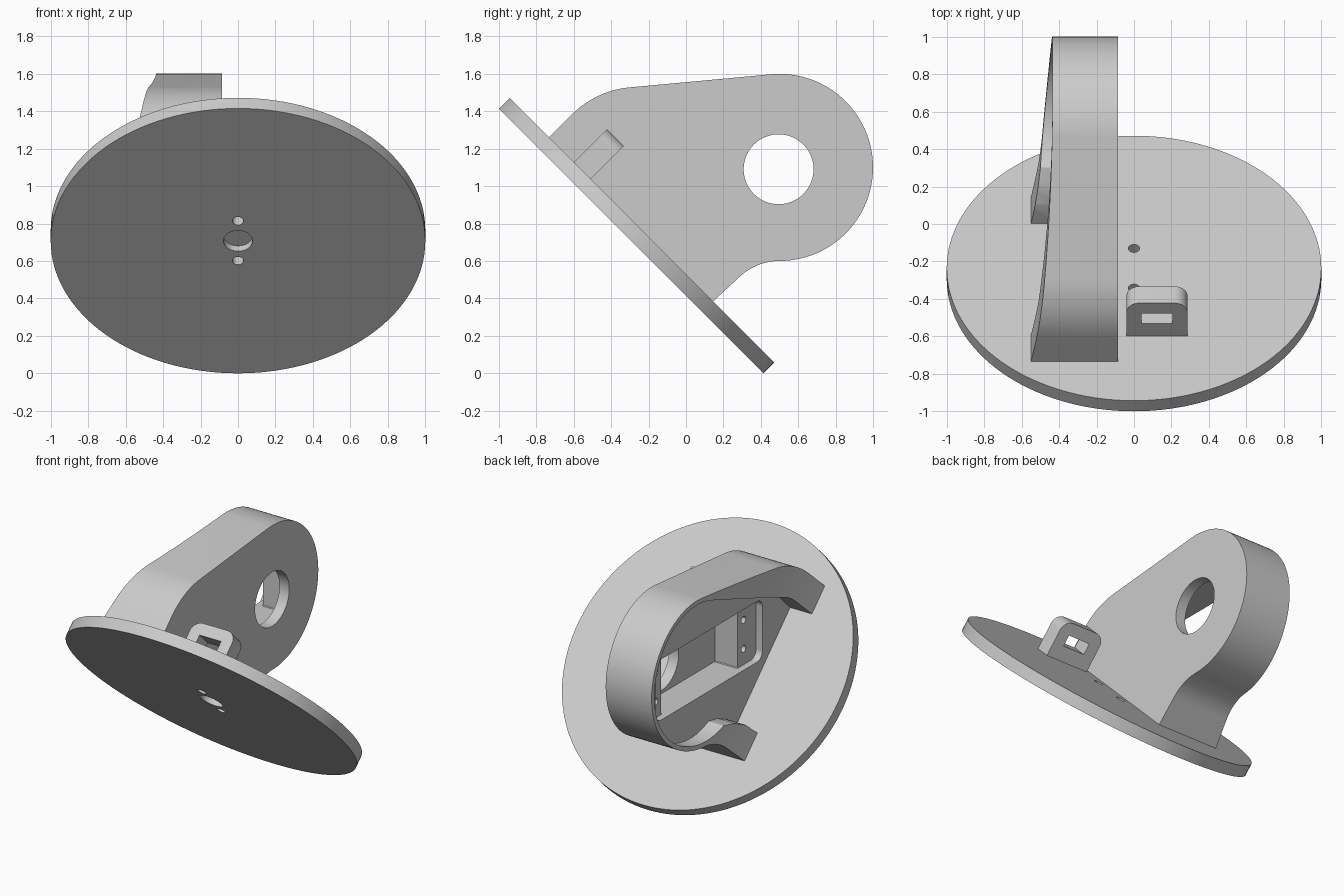
import bpy, bmesh
from math import sin, cos, radians
from mathutils import Matrix, Vector

cube = bpy.data.objects.get("Cube")
if cube:
    bpy.data.objects.remove(cube, do_unlink=True)

grey = bpy.data.materials.new("plain grey")
grey.use_nodes = True
COLOUR = (0.6, 0.6, 0.6, 1)
grey.diffuse_color = COLOUR
grey.node_tree.nodes["Principled BSDF"].inputs["Base Color"].default_value = COLOUR

# Frame of the tilted base: local y runs down the slope, local z off the top face
TILT = Matrix.Translation((0, -0.236, 0.764)) @ Matrix.Rotation(radians(-45), 4, 'X')
UPRIGHT = Matrix.Identity(4)


def arc(cx, cy, r, start, end, steps):
    angles = [radians(start + (end - start) * i / steps) for i in range(steps + 1)]
    return [(cx + r * cos(a), cy + r * sin(a)) for a in angles]


def rounded_box(x0, x1, y0, y1, r, steps=8):
    return (arc(x1 - r, y1 - r, r, 0, 90, steps) + arc(x0 + r, y1 - r, r, 90, 180, steps)
            + arc(x0 + r, y0 + r, r, 180, 270, steps) + arc(x1 - r, y0 + r, r, 270, 360, steps))


def prism(name, profile, near, far, place, frame=UPRIGHT):
    """Extrude a profile; place(p, q, depth) gives the 3D point."""
    bm = bmesh.new()
    rings = [[bm.verts.new(frame @ Vector(place(p, q, d))) for p, q in profile]
             for d in (near, far)]
    for ring in rings:
        bm.faces.new(ring)
    n = len(profile)
    for i in range(n):
        j = (i + 1) % n
        bm.faces.new((rings[0][i], rings[0][j], rings[1][j], rings[1][i]))
    bmesh.ops.recalc_face_normals(bm, faces=bm.faces)
    mesh = bpy.data.meshes.new(name)
    bm.to_mesh(mesh)
    bm.free()
    mesh.materials.append(grey)
    ob = bpy.data.objects.new(name, mesh)
    bpy.context.collection.objects.link(ob)
    return ob


def along_x(p, q, d):
    return (d, p, q)


def along_slope(p, q, d):
    return (p, d, q)


def off_base(p, q, d):
    return (p, q, d)


def cut(target, *cutters):
    bpy.context.view_layer.objects.active = target
    for c in cutters:
        mod = target.modifiers.new("cut", 'BOOLEAN')
        mod.operation = 'DIFFERENCE'
        mod.solver = 'EXACT'
        mod.object = c
        bpy.ops.object.modifier_apply(modifier=mod.name)
        bpy.data.objects.remove(c, do_unlink=True)


def disc(name, x, y, r, near, far, steps=32):
    return prism(name, arc(x, y, r, 0, 360, steps)[:-1], near, far, off_base, TILT)


# Round base with a blind centre hole and two screw holes
base = disc("base_disc", 0, 0, 1, -0.08, 0, 128)
cut(base, disc("centre_hole", 0, 0, 0.078, -0.2, -0.04),
    *[disc("screw_hole", 0, y, 0.03, -0.2, 0.1) for y in (-0.15, 0.15)])

# Housing block, its foot sunk slightly into the base
outer = ([(-0.743, 1.252)] + arc(-0.256, 1.03, 0.5, 135, 95, 12)
         + arc(0.5, 1.1, 0.5, 95, -90, 56) + arc(0.5, 0.29, 0.31, 92, 135, 12)
         + [(0.134, 0.374)])
housing = prism("housing", outer, -0.65, -0.085, along_x)

# Open side: hollow leaving a wall, with the rim flaring towards the base
hollow = ([(-0.693, 1.022)] + arc(-0.256, 1.03, 0.3, 135, 107, 8)
          + arc(0.5, 1.1, 0.47, 107, -115, 60)
          + [(0.2, 0.655), (0.1, 0.61), (0.004, 0.524), (-0.1, 0.42)])
heights = [-0.1 + 0.06 * i for i in range(26)]
flare = [(-0.435 - 0.115 * (1 - h / 1.26) ** 2, h) for h in heights]
flare += [(-1, heights[-1]), (-1, heights[0])]
cut(housing,
    prism("flare_cutter", flare, -1.5, 1.5, along_slope, TILT),
    prism("hollow_cutter", hollow, -0.8, -0.383, along_x))

# Motor pocket with mounting ledges, shaft hole and screw holes
cut(housing,
    prism("ledge_cutter", rounded_box(-0.29, 0.88, 0.88, 1.3, 0.06), -0.42, -0.335, along_x),
    prism("pocket_cutter", rounded_box(-0.087, 0.75, 0.88, 1.3, 0.005, 1), -0.4, -0.16, along_x),
    prism("shaft_cutter", arc(0.495, 1.09, 0.187, 0, 360, 48)[:-1], -0.3, 0, along_x),
    *[prism("screw_cutter", arc(y, z, 0.024, 0, 360, 20)[:-1], -0.4, -0.2, along_x)
      for y in (-0.152, 0.81) for z in (0.99, 1.19)])

# Small loop bracket on the base
loop = ([(0.285, -0.02)] + arc(0.215, 0.18, 0.07, 0, 90, 10)
        + arc(0.03, 0.18, 0.07, 90, 180, 10) + [(-0.04, -0.02)])
bracket = prism("loop_bracket", loop, -0.513, -0.387, along_slope, TILT)
slot = [(0.04, 0.095), (0.205, 0.095), (0.205, 0.17), (0.04, 0.17)]
cut(bracket, prism("slot_cutter", slot, -0.7, -0.2, along_slope, TILT))

# Smooth curves, keep edges sharp
bpy.ops.object.select_all(action='DESELECT')
for ob in (base, housing, bracket):
    ob.select_set(True)
bpy.context.view_layer.objects.active = housing
bpy.ops.object.shade_smooth_by_angle(angle=radians(28))
